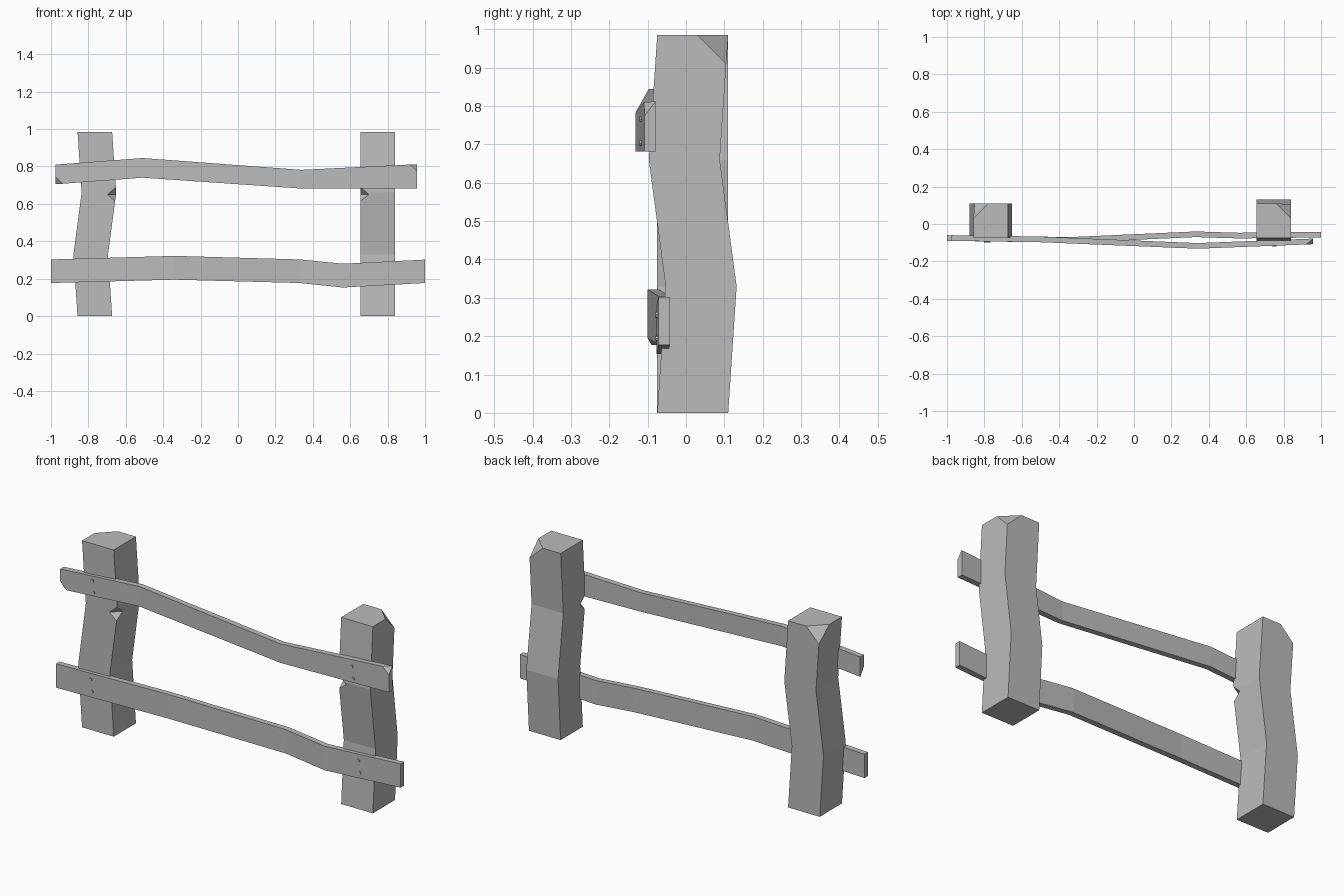
import bpy, bmesh
from math import radians
from mathutils import Vector, Matrix

cube = bpy.data.objects.get("Cube")
if cube:
    bpy.data.objects.remove(cube, do_unlink=True)

grey = bpy.data.materials.new("plain_grey")
grey.use_nodes = True
grey.diffuse_color = (0.5, 0.5, 0.5, 1)
grey.node_tree.nodes["Principled BSDF"].inputs["Base Color"].default_value = (0.5, 0.5, 0.5, 1)


def finish(name, bm):
    bmesh.ops.recalc_face_normals(bm, faces=bm.faces[:])
    mesh = bpy.data.meshes.new(name)
    bm.to_mesh(mesh)
    bm.free()
    mesh.materials.append(grey)
    obj = bpy.data.objects.new(name, mesh)
    bpy.context.collection.objects.link(obj)
    return obj


def loft(rings):
    """Join four-sided rings into a closed bar."""
    bm = bmesh.new()
    loops = [[bm.verts.new(p) for p in ring] for ring in rings]
    for a, b in zip(loops, loops[1:]):
        for i in range(4):
            j = (i + 1) % 4
            bm.faces.new((a[i], a[j], b[j], b[i]))
    bm.faces.new(loops[0])
    bm.faces.new(loops[-1])
    return bm


def chip(bm, corner, size):
    """Slice off a corner; size gives the signed cut length along each axis."""
    c = Vector(corner)
    point = c + Vector((size[0], 0, 0))
    normal = -Vector([1 / s for s in size]).normalized()
    cut = bmesh.ops.bisect_plane(bm, geom=bm.verts[:] + bm.edges[:] + bm.faces[:],
                                 plane_co=point, plane_no=normal, clear_outer=True)
    edges = [e for e in cut["geom_cut"] if isinstance(e, bmesh.types.BMEdge)]
    bmesh.ops.contextual_create(bm, geom=edges)


# Posts: square section, kinked sideways or front to back
WIDTH, TOP = 0.185, 0.985
LEVELS = (0, 0.33, 0.66, TOP)


def post(name, x, y, bend, chip_side, notch_at):
    rings = []
    for z, shift in zip(LEVELS, (0, -1, 1, 0)):
        px, py = x + bend[0] * shift, y + bend[1] * shift
        rings.append([(px, py, z), (px + WIDTH, py, z),
                      (px + WIDTH, py + WIDTH, z), (px, py + WIDTH, z)])
    bm = loft(rings)
    corner_x = x + WIDTH if chip_side > 0 else x
    chip(bm, (corner_x, y + WIDTH, TOP), (-0.08 * chip_side, -0.08, -0.08))
    obj = finish(name, bm)

    # Small wedge notch on the inner front edge
    cutter_bm = bmesh.new()
    bmesh.ops.create_uvsphere(cutter_bm, u_segments=4, v_segments=2, radius=1,
                              matrix=Matrix.Translation(notch_at) @ Matrix.Diagonal((0.046, 0.046, 0.04, 1)))
    cutter = finish(name + "_notch_cutter", cutter_bm)
    cutter.hide_render = True
    cutter.hide_set(True)
    notch = obj.modifiers.new("notch", 'BOOLEAN')
    notch.operation = 'DIFFERENCE'
    notch.solver = 'EXACT'
    notch.object = cutter


post("right_post", -0.858, -0.075, (0.022, 0), -1, (-0.652, -0.075, 0.65))
post("left_post", 0.655, -0.075, (0, -0.022), 1, (0.655, -0.097, 0.65))


# Rails: thin crooked planks, stations are (x, front y, bottom z, top z)
THICK = 0.03


def rail(stations):
    return loft([[(x, y, lo), (x, y + THICK, lo), (x, y + THICK, hi), (x, y, hi)]
                 for x, y, lo, hi in stations])


upper = rail([(-0.975, -0.09, 0.705, 0.81), (-0.51, -0.097, 0.74, 0.845),
              (0.34, -0.132, 0.682, 0.782), (0.957, -0.108, 0.682, 0.812)])
chip(upper, (-0.975, -0.09, 0.705), (0.04, 0.029, 0.04))
chip(upper, (0.957, -0.108, 0.812), (-0.037, 0.029, -0.037))
finish("upper_rail", upper)

lower = rail([(-1, -0.09, 0.177, 0.303), (-0.34, -0.1, 0.195, 0.322),
              (0.33, -0.07, 0.177, 0.303), (0.56, -0.077, 0.153, 0.28),
              (1, -0.072, 0.177, 0.302)])
finish("lower_rail", lower)

# Nails: a pair at each crossing of rail and post
nails = bmesh.new()
for x, y, z in ((-0.78, -0.093, 0.77), (0.75, -0.116, 0.735),
                (-0.79, -0.093, 0.245), (0.76, -0.075, 0.225)):
    for side in (-1, 1):
        place = Matrix.Translation((x - 0.004 * side, y, z + 0.031 * side))
        bmesh.ops.create_cone(nails, cap_ends=True, segments=8, radius1=0.008, radius2=0.008,
                              depth=0.01, matrix=place @ Matrix.Rotation(radians(90), 4, 'X'))
finish("nails", nails)
